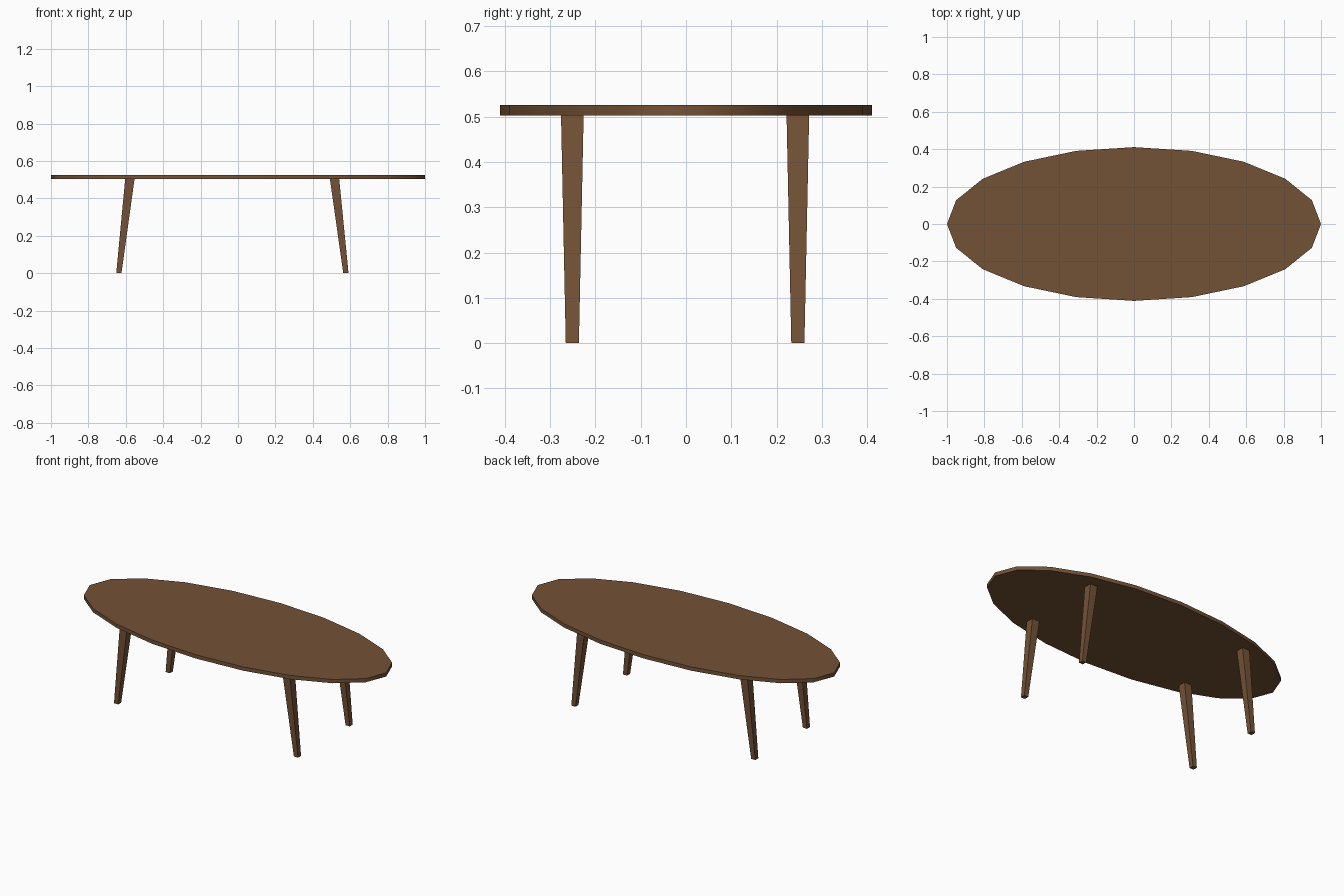
import bpy, bmesh, math
from mathutils import Vector

if "Cube" in bpy.data.objects:
    bpy.data.objects.remove(bpy.data.objects["Cube"])

wood = bpy.data.materials.new("walnut brown")
wood.diffuse_color = (0.175, 0.085, 0.037, 1)
wood.use_nodes = True
wood.node_tree.nodes["Principled BSDF"].inputs["Base Color"].default_value = wood.diffuse_color

TOP_Z, UNDER_Z = 0.526, 0.503


def loft(name, lower, upper):
    """Closed solid between two matching rings of points."""
    bm = bmesh.new()
    a = [bm.verts.new(p) for p in lower]
    b = [bm.verts.new(p) for p in upper]
    n = len(a)
    bm.faces.new(a[::-1])
    bm.faces.new(b)
    for i in range(n):
        j = (i + 1) % n
        bm.faces.new((a[i], a[j], b[j], b[i]))
    bmesh.ops.recalc_face_normals(bm, faces=bm.faces)
    mesh = bpy.data.meshes.new(name)
    bm.to_mesh(mesh)
    bm.free()
    mesh.materials.append(wood)
    ob = bpy.data.objects.new(name, mesh)
    bpy.context.collection.objects.link(ob)
    return ob


def ellipse(z, rx=1.0, ry=0.411, n=20):
    return [Vector((rx * math.cos(2 * math.pi * i / n),
                    ry * math.sin(2 * math.pi * i / n), z)) for i in range(n)]


def square(x, y, z, wx, wy):
    return [Vector((x + sx * wx / 2, y + sy * wy / 2, z))
            for sx, sy in ((-1, -1), (1, -1), (1, 1), (-1, 1))]


# Oval tabletop with a softly shaded rim
top = loft("tabletop", ellipse(UNDER_Z), ellipse(TOP_Z))
bpy.context.view_layer.objects.active = top
top.select_set(True)
bpy.ops.object.shade_smooth_by_angle(angle=math.radians(50))
top.select_set(False)

# Four tapered, splayed legs (the left and right pairs sit at different offsets)
for side, foot_x, head_x in (("left", -0.637, -0.578), ("right", 0.577, 0.516)):
    for end, y in (("front", -0.251), ("back", 0.247)):
        loft(f"{end}_{side}_leg",
             square(foot_x, y, 0.0, 0.028, 0.029),
             square(head_x, y, UNDER_Z + 0.002, 0.050, 0.050))
